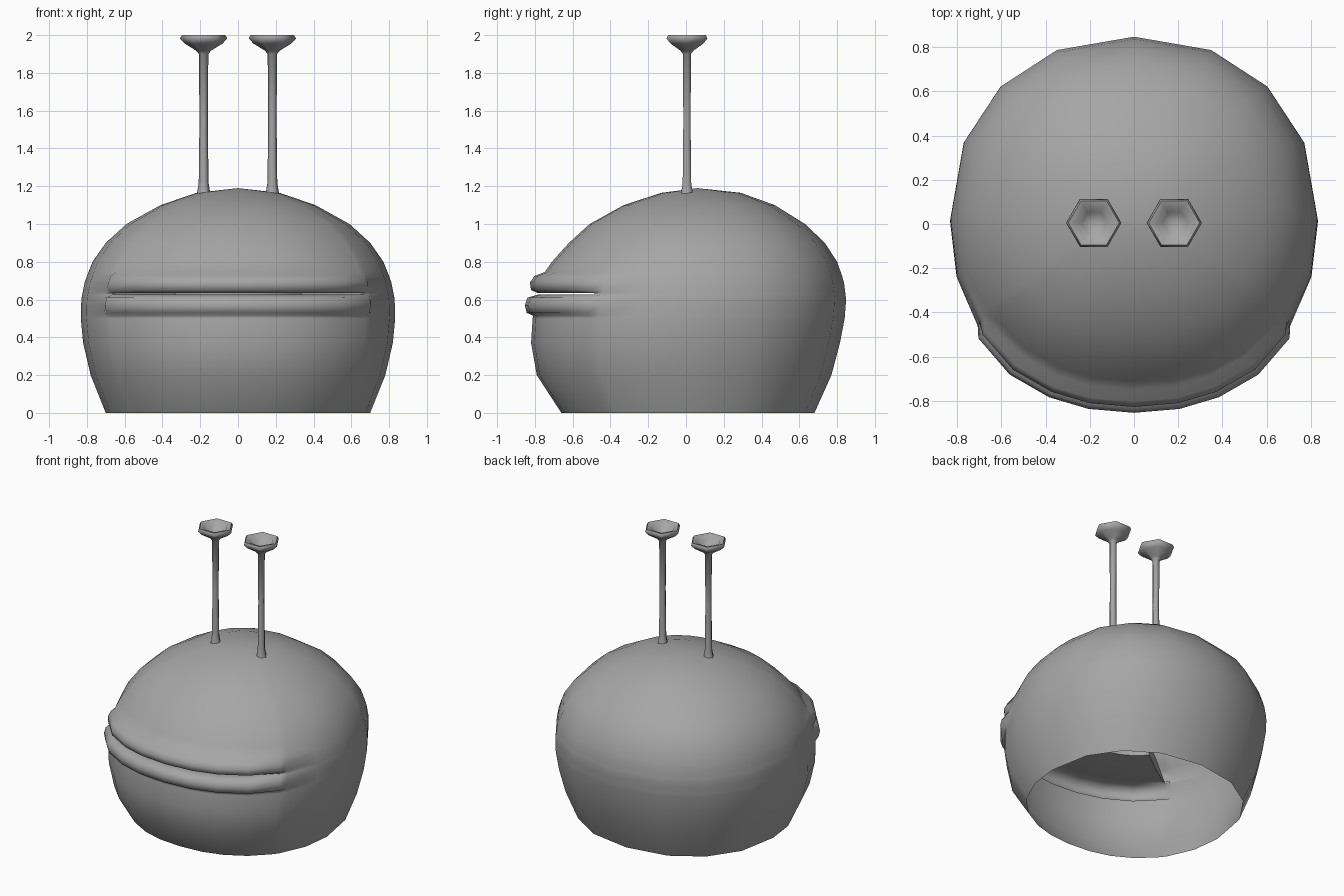
import bpy, bmesh
from math import sin, cos, radians, copysign, pi

cube = bpy.data.objects.get("Cube")
if cube:
    bpy.data.objects.remove(cube, do_unlink=True)

grey = bpy.data.materials.new("plain grey")
grey.use_nodes = True
COLOUR = (0.38, 0.38, 0.38, 1)
grey.diffuse_color = COLOUR
grey.node_tree.nodes["Principled BSDF"].inputs["Base Color"].default_value = COLOUR


def finish(bm, name, angle):
    """Turn a bmesh into a smooth shaded grey object."""
    bmesh.ops.recalc_face_normals(bm, faces=bm.faces)
    mesh = bpy.data.meshes.new(name)
    bm.to_mesh(mesh)
    bm.free()
    mesh.materials.append(grey)
    ob = bpy.data.objects.new(name, mesh)
    bpy.context.collection.objects.link(ob)
    bpy.ops.object.select_all(action='DESELECT')
    ob.select_set(True)
    bpy.context.view_layer.objects.active = ob
    bpy.ops.object.shade_smooth_by_angle(angle=radians(angle))
    return ob


def bridge(bm, low, high, closed=True, skip=()):
    """Join two rows of vertices with quads."""
    n = len(low)
    for i in range(n if closed else n - 1):
        if i not in skip:
            j = (i + 1) % n
            bm.faces.new((low[i], low[j], high[j], high[i]))


def cap(bm, ring, point):
    """Close a ring with a fan to one point."""
    tip = bm.verts.new(point)
    for i in range(len(ring)):
        bm.faces.new((ring[i], ring[(i + 1) % len(ring)], tip))


# Head: height, half width, front, back
PROFILE = [(0, .70, -.66, .68), (.2, .78, -.79, .77), (.37, .82, -.82, .815),
           (.5, .832, -.812, .84), (.6, .83, -.8, .848), (.7, .81, -.78, .835),
           (.8, .77, -.71, .80), (.9, .70, -.62, .735), (1.0, .59, -.51, .63),
           (1.1, .41, -.33, .47), (1.165, .22, -.13, .29)]
# Lips: height and how far each row swells outwards
LIPS = [(.515, 0), (.53, .035), (.57, .05), (.61, .042), (.626, -.01),
        (.634, -.01), (.65, .03), (.69, .045), (.725, .04), (.745, 0)]
SLIT_ROW, SLIT_ANGLE = .626, 53

# Angles around the head, measured from the front and mirrored
half = [12, 24, 38, SLIT_ANGLE, 57, 74, 90, 113, 135, 157]
angles = [-a for a in reversed(half)] + [0] + half + [180]


def section(z):
    """Interpolate the head profile at a height."""
    for a, b in zip(PROFILE, PROFILE[1:]):
        if a[0] <= z <= b[0]:
            t = (z - a[0]) / (b[0] - a[0])
            return [p + (q - p) * t for p, q in zip(a[1:], b[1:])]


def rounded(v):
    return copysign(abs(v) ** .92, v)


def head_ring(bm, z, swell):
    side, front, back = section(z)
    mid, depth = (front + back) / 2, (back - front) / 2
    ring = []
    for a in angles:
        s, c = sin(radians(a)), cos(radians(a))
        out = swell if abs(a) <= SLIT_ANGLE else 0
        if abs(a) == SLIT_ANGLE:
            out *= .7
        ring.append(bm.verts.new((side * rounded(s) + out * s,
                                  mid - depth * rounded(c) - out * c, z)))
    return ring


bm = bmesh.new()
rows = [(p[0], 0) for p in PROFILE if not .5 < p[0] < .75] + LIPS
rows.sort()
rings = [head_ring(bm, *row) for row in rows]
slit = [i for i, a in enumerate(angles) if abs(a) <= SLIT_ANGLE]
for row, low, high in zip(rows, rings, rings[1:]):
    is_slit = row[0] == SLIT_ROW
    bridge(bm, low, high, skip=slit[:-1] if is_slit else ())
    if is_slit:
        lower, upper = [low[i] for i in slit], [high[i] for i in slit]
cap(bm, rings[-1], (0, .06, 1.19))

# Mouth pocket: the slit carried inwards as a widening pouch
for scale, drop, rise in [(.93, .01, .015), (.72, .025, .05), (.5, .02, .06)]:
    def inward(row, dz):
        return [bm.verts.new((v.co.x * scale, v.co.y * scale, dz)) for v in row]
    if scale == .93:
        base_low, base_up = lower, upper
    new_low = inward(base_low, .626 - drop)
    new_up = inward(base_up, .634 + rise)
    bridge(bm, lower, new_low, closed=False)
    bridge(bm, upper, new_up, closed=False)
    for end in (0, -1):
        bm.faces.new((lower[end], new_low[end], new_up[end], upper[end]))
    lower, upper = new_low, new_up
bridge(bm, lower, upper, closed=False)
finish(bm, "head", 75)

# Antennae: six sided stalks, each ending in a hollow cup (height, radius)
STALK = [(1.13, .045), (1.17, .034), (1.22, .026), (1.55, .022), (1.9, .025),
         (1.918, .04), (1.955, .1), (1.982, .125), (2.0, .115), (1.992, .085),
         (1.95, .055)]
for name, x in (("left_antenna", .182), ("right_antenna", -.182)):
    bm = bmesh.new()
    rings = [[bm.verts.new((x + r * cos(k * pi / 3), .005 + r * sin(k * pi / 3), z))
              for k in range(6)] for z, r in STALK]
    for low, high in zip(rings, rings[1:]):
        bridge(bm, low, high)
    cap(bm, rings[-1], (x, .005, 1.935))
    finish(bm, name, 75)
